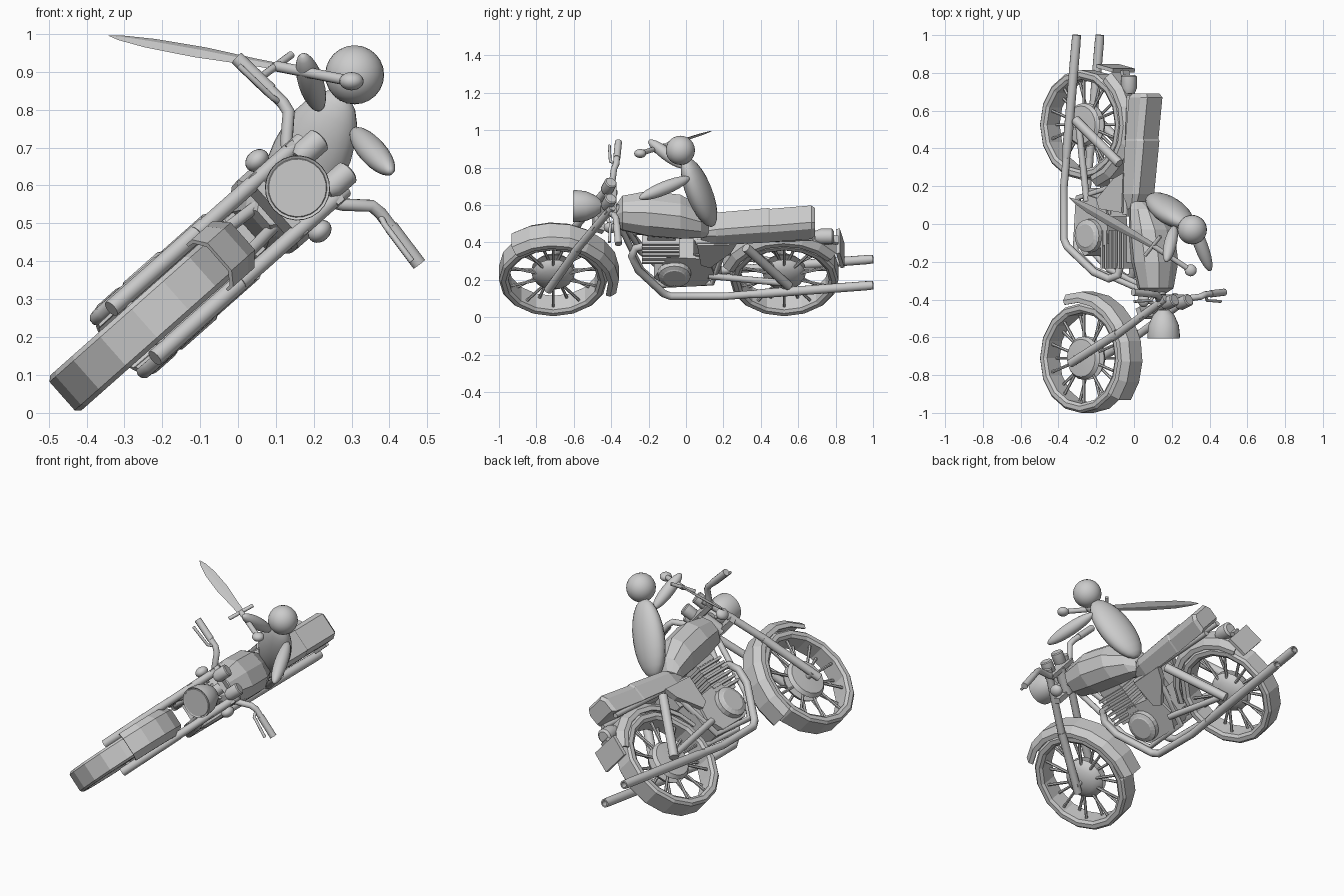
import bpy, bmesh, math
from mathutils import Vector as V, Matrix

if "Cube" in bpy.data.objects:
    bpy.data.objects.remove(bpy.data.objects["Cube"])

# Bike frame: x = sideways, y = rearwards, z = bike "up"; the whole bike is tipped over about y
BIKE = Matrix.Translation((-.457, 0, .05)) @ Matrix.Rotation(math.radians(48.5), 4, 'Y')
WORLD = Matrix.Identity(4)


def finish(name, bm, m=BIKE, smooth=False):
    bmesh.ops.recalc_face_normals(bm, faces=bm.faces)
    me = bpy.data.meshes.new(name)
    bm.to_mesh(me)
    bm.free()
    me.transform(m)
    ob = bpy.data.objects.new(name, me)
    bpy.context.collection.objects.link(ob)
    if smooth:
        bpy.context.view_layer.objects.active = ob
        ob.select_set(True)
        bpy.ops.object.shade_smooth_by_angle(angle=math.radians(35))
        ob.select_set(False)
    return ob


def loft(name, rings, m=BIKE, smooth=False, loop=False):
    bm = bmesh.new()
    vs = [[bm.verts.new(p) for p in r] for r in rings]
    n = len(vs[0])
    pairs = list(zip(vs, vs[1:])) + ([(vs[-1], vs[0])] if loop else [])
    for a, b in pairs:
        for i in range(n):
            bm.faces.new((a[i], a[(i + 1) % n], b[(i + 1) % n], b[i]))
    if not loop:
        bm.faces.new(vs[0])
        bm.faces.new(vs[-1])
    return finish(name, bm, m, smooth)


def lathe(name, prof, c, axis=(1, 0, 0), n=16, loop=False, smooth=False, m=BIKE):
    # prof: (distance along axis, radius)
    q = V(axis).to_track_quat('Z', 'Y')
    rings = [[V(c) + q @ V((r * math.cos(k * math.tau / n), r * math.sin(k * math.tau / n), h))
              for k in range(n)] for h, r in prof]
    return loft(name, rings, m, smooth, loop)


def rod(name, a, b, r, n=12, m=BIKE):
    d = V(b) - V(a)
    return lathe(name, [(0, r), (d.length, r)], a, d, n, m=m, smooth=n > 6)


def tube(name, pts, r, m=BIKE):
    cu = bpy.data.curves.new(name, 'CURVE')
    cu.dimensions = '3D'
    cu.bevel_depth, cu.bevel_resolution, cu.use_fill_caps = r, 3, True
    sp = cu.splines.new('POLY')
    sp.points.add(len(pts) - 1)
    for p, co in zip(sp.points, pts):
        p.co = (*(m @ V(co)), 1)
    ob = bpy.data.objects.new(name, cu)
    bpy.context.collection.objects.link(ob)
    bpy.context.view_layer.objects.active = ob
    ob.select_set(True)
    bpy.ops.object.convert(target='MESH')
    bpy.ops.object.shade_smooth_by_angle(angle=math.radians(50))
    ob.select_set(False)


def box(name, c, size, tilt=0):
    bm = bmesh.new()
    bmesh.ops.create_cube(bm, size=1, matrix=Matrix.Translation(c)
                          @ Matrix.Rotation(math.radians(tilt), 4, 'X') @ Matrix.Diagonal((*size, 1)))
    return finish(name, bm)


def ellipsoid(name, a, b, w, d=None, side=(.8, 0, -.6), m=WORLD, seg=20):
    # long axis runs from a to b; w = half width along side, d = half depth
    a, b = V(a), V(b)
    z = (b - a).normalized()
    x = (V(side) - z * z.dot(V(side))).normalized()
    rot = Matrix((x, z.cross(x), z)).transposed().to_4x4()
    bm = bmesh.new()
    bmesh.ops.create_uvsphere(bm, u_segments=seg, v_segments=12, radius=1, matrix=Matrix.Translation((a + b) / 2)
                              @ rot @ Matrix.Diagonal((w, d or w, (b - a).length / 2, 1)))
    return finish(name, bm, m, True)


# Wheels: tyre ring, hub with drum and dome, spokes
for tag, y in (("front", -.71), ("rear", .525)):
    c = V((0, y, .28))
    lathe(tag + "_tyre", [(-.05, .24), (-.062, .255), (-.062, .278), (-.05, .29), (.05, .29),
                          (.062, .278), (.062, .255), (.05, .24)], c, loop=True)
    lathe(tag + "_hub", [(-.055, .03), (-.05, .1), (-.03, .115), (-.025, .05), (0, .05), (.005, .115),
                         (.025, .105), (.045, .075), (.058, .03)], c, n=20, smooth=True)
    rod(tag + "_axle", c - V((.1, 0, 0)), c + V((.1, 0, 0)), .015)
    for k in range(20):
        t = k * math.tau / 20
        d = V((0, math.cos(t), math.sin(t)))
        off = V((.025 if k % 2 else -.025, 0, 0))
        rod(tag + "_spoke", c + d * .04 + off, c + d * .25 + off, .008, 6)


# Fenders
def fender(name, y, a0, a1, n, flare, hw):
    rings = []
    for k in range(n + 1):
        f = k / n
        t = math.radians(a0 + (a1 - a0) * f)
        g = flare * max(0, f - .6)
        w = hw * (1 - 4 * flare * max(0, f - .75))
        sec = [(-w, .28), (-w, .305), (-w * .58, .338), (w * .58, .338), (w, .305), (w, .28),
               (w - .008, .28), (w - .01, .3), (w * .5, .328), (-w * .5, .328), (.01 - w, .3), (.008 - w, .28)]
        rings.append([(u, y + (r + g) * math.cos(t), .29 + (r + g) * math.sin(t)) for u, r in sec])
    loft(name, rings)


fender("front_fender", -.71, 131, -20, 8, .05, .083)
fender("rear_fender", .525, 165, 35, 7, 0, .068)

# Fuel tank and seat, lofted front to back
K = [(-.55, 0), (-1, .3), (-1, .65), (-.65, .93), (0, 1), (.65, .93), (1, .65), (1, .3), (.55, 0)]
loft("fuel_tank", [[(u * hw, y, v0 + (v1 - v0) * v) for u, v in K] for y, v0, v1, hw in
     [(-.38, .70, .79, .045), (-.34, .68, .85, .09), (-.2, .65, .87, .12),
      (-.03, .63, .84, .118), (.08, .62, .77, .09), (.12, .62, .70, .06)]])
S = [(-1, 0), (-1, .72), (-.75, 1), (.75, 1), (1, .72), (1, 0)]
loft("seat", [[(u * hw, y, v0 + (v1 - v0) * v) for u, v in S] for y, v0, v1, hw in
     [(.08, .61, .66, .06), (.16, .595, .70, .08), (.44, .62, .735, .082),
      (.45, .62, .73, .08), (.67, .645, .758, .08), (.69, .66, .745, .07)]])

# Engine: crankcase, finned cylinder, head, round covers
P = [(-.17, .33), (-.1, .27), (.1, .27), (.15, .36), (.12, .48), (-.1, .5)]
loft("crankcase", [[(u, y, v) for y, v in P] for u in (-.08, .08)])
box("cylinder_core", (0, -.13, .53), (.12, .15, .2))
for k in range(6):
    box("cylinder_fin", (0, -.135, .455 + k * .03), (.17, .2, .014))
box("cylinder_head", (0, -.13, .635), (.13, .15, .03))
box("gearbox", (0, .12, .42), (.13, .14, .16))
box("air_box", (0, .14, .55), (.12, .2, .12))

# Frame spine, rear lamp and plate
rod("frame_spine", (0, -.38, .8), (0, .12, .6), .028)
lathe("tail_lamp", [(0, .03), (.03, .042), (.09, .042), (.1, .03)], (0, .69, .575), (0, 1, 0), smooth=True)
box("number_plate", (0, .825, .48), (.175, .02, .12), 12)
box("plate_bracket", (0, .75, .56), (.05, .13, .02), -15)

# Paired parts on both sides
for s in (-1, 1):
    def p(u, y, v):
        return (s * u, y, v)
    lathe("engine_cover", [(0, .09), (.03, .086), (.038, .066), (.042, .06)], p(.076, -.062, .37), (s, 0, 0), 20)
    loft("side_panel", [[p(u, y, v) for y, v in ((.06, .6), (.27, .61), (.24, .54), (.13, .42), (.08, .44))]
                        for u in (.055, .088)])
    rod("fork_lower", p(.087, -.737, .24), p(.087, -.58, .57), .023)
    rod("fork_upper", p(.087, -.6, .54), p(.087, -.395, .91), .021)
    tube("exhaust", [p(.05, -.21, .56), p(.06, -.27, .55), p(.075, -.29, .5), p(.093, -.255, .41),
                     p(.093, -.12, .22), p(.093, -.08, .197), p(.093, .2, .197), p(.093, .35, .215)], .021)
    lathe("muffler", [(0, .02), (.06, .025), (.62, .025), (.66, .023), (.66, .015), (.6, .015)],
          p(.093, .345, .213), (0, .655, .074), 12, smooth=True)
    tube("down_tube", [p(.03, -.38, .78), p(.06, -.24, .38), p(.06, -.14, .25), p(.06, .14, .27), p(.06, .22, .6)], .016)
    rod("seat_rail", p(.06, .05, .6), p(.06, .68, .63), .014)
    rod("swing_arm", p(.072, .12, .34), p(.078, .54, .285), .018)
    rod("shock", p(.088, .55, .275), p(.088, .32, .585), .025)
    # Handlebar, grip and lever
    tube("handlebar", [p(0, -.4, .86), p(.085, -.4, .86), p(.112, -.395, .88), p(.165, -.385, .935),
                       p(.195, -.373, .94), p(.36, -.362, .927)], .017)
    rod("grip", p(.24, -.37, .937), p(.364, -.361, .927), .019)
    tube("lever", [p(.2, -.373, .935), p(.225, -.405, .928), p(.345, -.41, .918)], .008)
    # Gauges and turn signals
    lathe("gauge", [(0, .022), (.02, .034), (.08, .034), (.085, .028)], p(.057, -.43, .87), (0, .35, .94), smooth=True)
    ellipsoid("turn_signal", p(.125, -.44, .788), p(.125, -.365, .788), .027, .034, (1, 0, 0), BIKE)
    rod("signal_stalk", p(.06, -.42, .8), p(.125, -.405, .79), .01)

# Headlamp and fork clamps
lathe("headlamp", [(0, .076), (.004, .078), (0, .085), (.02, .086), (.07, .08), (.12, .058), (.15, .03)],
      (0, -.605, .82), (0, 1, 0), 24, smooth=True)
box("upper_clamp", (0, -.405, .87), (.21, .06, .025), -25)
box("lower_clamp", (0, -.47, .74), (.21, .06, .03), -25)
rod("steering_stem", (0, -.46, .73), (0, -.4, .87), .03)

# Rider
ellipsoid("torso", (.1, .145, .49), (.275, -.005, .845), .105, .066, (.66, 0, -.75))
ellipsoid("head", (.308, -.03, .814), (.308, -.03, .97), .078, seg=28)
ellipsoid("raised_arm", (.215, -.01, .80), (.17, -.2, .945), .034)
ellipsoid("lower_arm", (.305, .02, .745), (.405, -.25, .635), .036)

# Sword
pommel, guard, tip = V((.30, -.245, .875)), V((.10, -.115, .915)), V((-.343, .14, .996))
ellipsoid("sword_pommel", pommel - V((0, 0, .024)), pommel + V((0, 0, .024)), .032)
rod("sword_grip", pommel, guard, .014, m=WORLD)
g = V((.57, .71, .42)).normalized()
d = (tip - guard).normalized()
t = d.cross(g)
rod("sword_guard", guard - g * .072, guard + g * .072, .01, m=WORLD)
loft("sword_blade", [[guard + (tip - guard) * f + o for o in (g * w, t * w * .25, -g * w, -t * w * .25)]
                     for f, w in ((0, .018), (.15, .02), (.45, .03), (.75, .026), (.92, .014), (1, .001))], WORLD)
